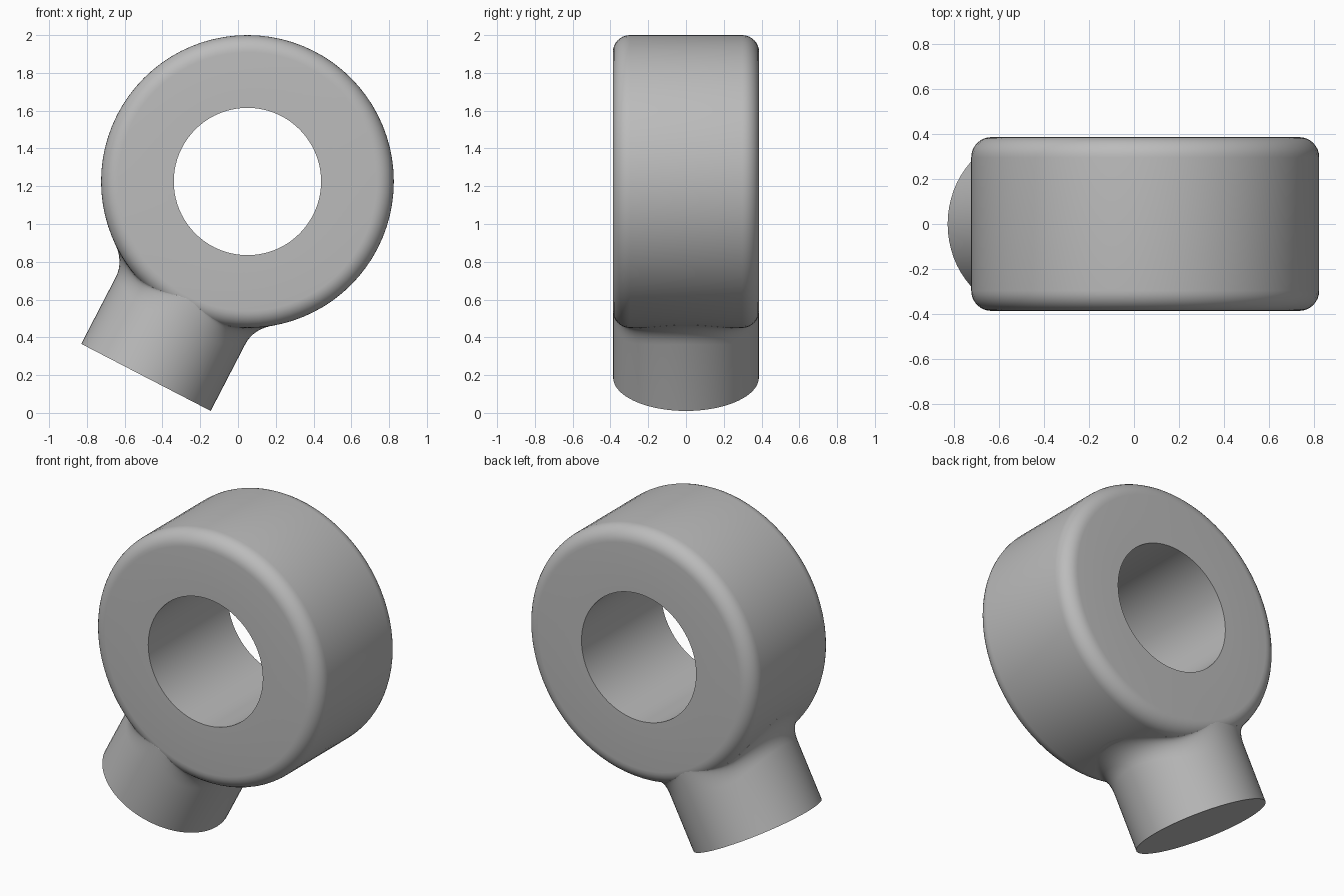
import bpy
import bmesh
from math import sin, cos, pi, sqrt
from mathutils import Vector

cube = bpy.data.objects.get("Cube")
if cube:
    bpy.data.objects.remove(cube, do_unlink=True)

CENTRE = Vector((0.05, 0, 1.225))
R, HOLE, HALF, ROUND = 0.775, 0.39, 0.387, 0.09
STEM_R, STEM_END, FILLET = 0.386, 1.168, 0.1
DOWN = Vector((-0.46, 0, -0.888)).normalized()   # stem axis
SIDE = Vector((DOWN.z, 0, -DOWN.x))              # across the stem

grey = bpy.data.materials.new("plain grey")
grey.use_nodes = True
grey.diffuse_color = (0.5, 0.5, 0.5, 1)
grey.node_tree.nodes["Principled BSDF"].inputs["Base Color"].default_value = (0.5, 0.5, 0.5, 1)


def loft(name, loops, closed=False):
    """Skin a list of equal-length loops; cap the ends unless closed."""
    bm = bmesh.new()
    rows = [[bm.verts.new(p) for p in loop] for loop in loops]
    n = len(rows[0])
    pairs = list(zip(rows, rows[1:]))
    if closed:
        pairs.append((rows[-1], rows[0]))
    else:
        bm.faces.new(rows[0])
        bm.faces.new(rows[-1])
    for a, b in pairs:
        for i in range(n):
            j = (i + 1) % n
            bm.faces.new((a[i], a[j], b[j], b[i]))
    bmesh.ops.recalc_face_normals(bm, faces=bm.faces)
    mesh = bpy.data.meshes.new(name)
    bm.to_mesh(mesh)
    bm.free()
    mesh.materials.append(grey)
    obj = bpy.data.objects.new(name, mesh)
    bpy.context.collection.objects.link(obj)
    bpy.ops.object.select_all(action="DESELECT")
    obj.select_set(True)
    bpy.context.view_layer.objects.active = obj
    bpy.ops.object.shade_smooth_by_angle(angle=pi / 5)
    return obj


def ring_point(angle, radius, y):
    return CENTRE + Vector((radius * cos(angle), y, radius * sin(angle)))


# Ring: a section with rounded outer rims, turned about the y axis
section = [(HOLE, HALF), (HOLE, -HALF)]
for sign in (-1, 1):
    steps = range(9) if sign < 0 else range(8, -1, -1)
    for k in steps:
        a = pi / 2 * k / 8
        section.append((R - ROUND + ROUND * sin(a), sign * (HALF - ROUND + ROUND * cos(a))))
SEGMENTS = 80
loft("ring", [[ring_point(2 * pi * i / SEGMENTS, r, y) for r, y in section]
              for i in range(SEGMENTS)], closed=True)


# Stem: a cylinder whose top flares into the ring surface
def ring_height(u, y):
    over = max(0, abs(y) - (HALF - ROUND))
    rim = R - ROUND + sqrt(max(0, ROUND ** 2 - over ** 2))
    return sqrt(rim ** 2 - u ** 2)


def stem_point(u, y, h):
    return CENTRE + SIDE * u + DOWN * h + Vector((0, y, 0))


def stem_path(phi):
    u, y = STEM_R * cos(phi), STEM_R * sin(phi)
    flare = u + FILLET * cos(phi)
    meet = stem_point(u, y, ring_height(u, y))
    start = meet + DOWN * FILLET
    end = stem_point(flare, y, ring_height(flare, y))
    path = [stem_point(u, y, STEM_END)]
    for k in range(9):
        t = k / 8
        path.append(start * (1 - t) ** 2 + meet * 2 * t * (1 - t) + end * t ** 2)
    # tuck the last loop inside the ring
    path.append(stem_point(u * 0.9, y * 0.9, ring_height(u, y) - 0.06))
    return path


paths = [stem_path(2 * pi * i / 64) for i in range(64)]
loft("stem", list(zip(*paths)))
